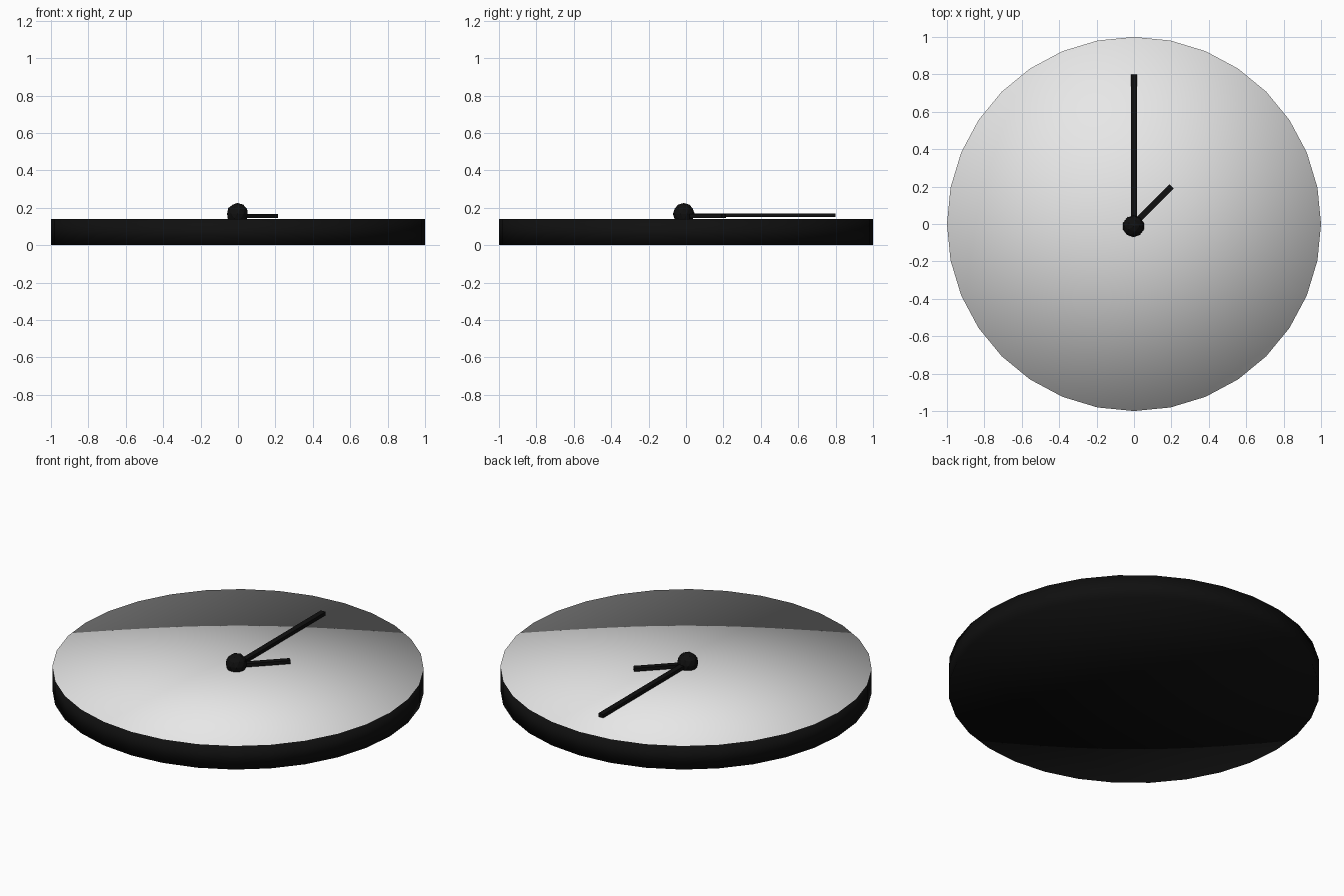
import bpy
import math
from mathutils import Matrix, Vector

if "Cube" in bpy.data.objects:
    bpy.data.objects.remove(bpy.data.objects["Cube"])


def material(name, rgb):
    m = bpy.data.materials.new(name)
    m.diffuse_color = (*rgb, 1)
    m.use_nodes = True
    m.node_tree.nodes["Principled BSDF"].inputs["Base Color"].default_value = m.diffuse_color
    return m


BLACK = material("black", (0.005, 0.005, 0.005))
WHITE = material("white", (0.8, 0.8, 0.8))

# Clock body: one softly shaded disc, black with a white dial on top
HEIGHT = 0.14
bpy.ops.mesh.primitive_cylinder_add(vertices=32, radius=1, depth=HEIGHT,
                                    end_fill_type='TRIFAN',
                                    location=(0, 0, HEIGHT / 2))
body = bpy.context.object
body.name = "clock_body"
body.data.materials.append(BLACK)
body.data.materials.append(WHITE)
for p in body.data.polygons:
    p.use_smooth = True
    p.material_index = 1 if p.normal.z > 0.5 else 0


# Hands: thin bars running out from the centre
def hand(name, length, angle, z):
    bpy.ops.mesh.primitive_cube_add(size=1)
    ob = bpy.context.object
    ob.name = name
    ob.data.transform(Matrix.Rotation(angle, 4, 'Z')
                      @ Matrix.Translation((0, length / 2, z))
                      @ Matrix.Diagonal((0.032, length, 0.02, 1)))
    ob.data.materials.append(BLACK)


hand("minute_hand", 0.80, 0, 0.16)
hand("hour_hand", 0.285, -math.radians(45), 0.156)

# Centre knob: faceted ball
bpy.ops.mesh.primitive_ico_sphere_add(subdivisions=2, radius=0.058,
                                      location=(-0.003, -0.012, 0.168))
knob = bpy.context.object
knob.name = "centre_knob"
knob.data.materials.append(BLACK)
